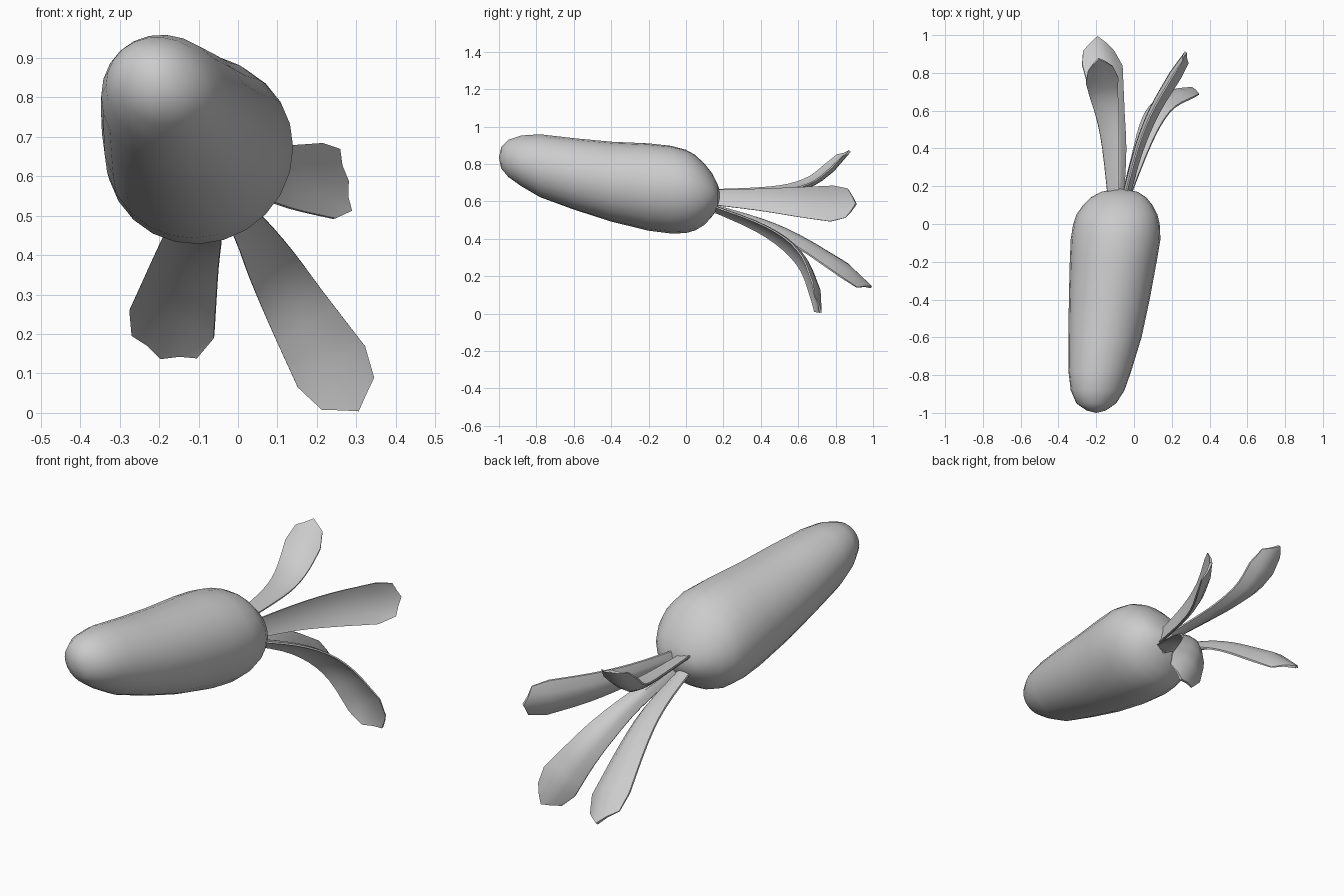
import bpy, bmesh, math
from mathutils import Vector

if "Cube" in bpy.data.objects:
    bpy.data.objects.remove(bpy.data.objects["Cube"])


def finish(name, bm, angle):
    bmesh.ops.recalc_face_normals(bm, faces=bm.faces)
    me = bpy.data.meshes.new(name)
    bm.to_mesh(me)
    bm.free()
    ob = bpy.data.objects.new(name, me)
    bpy.context.collection.objects.link(ob)
    bpy.ops.object.select_all(action='DESELECT')
    ob.select_set(True)
    bpy.context.view_layer.objects.active = ob
    bpy.ops.object.shade_smooth_by_angle(angle=math.radians(angle))
    return ob


def bridge(bm, rings):
    for a, b in zip(rings, rings[1:]):
        n = len(a)
        for i in range(n):
            j = (i + 1) % n
            bm.faces.new((a[i], a[j], b[j], b[i]))


# Root body: elliptical slices along y (y, xmin, xmax, zmin, zmax)
SLICES = [
    (-.988, -.25, -.15, .775, .89), (-.95, -.305, -.095, .73, .93),
    (-.88, -.335, -.05, .68, .953), (-.78, -.347, -.015, .622, .959),
    (-.6, -.347, .04, .556, .938), (-.4, -.345, .083, .492, .919),
    (-.2, -.34, .12, .443, .910), (-.08, -.335, .14, .428, .897),
    (0, -.322, .136, .43, .876), (.05, -.305, .124, .445, .848),
    (.1, -.27, .098, .475, .80), (.14, -.23, .066, .52, .75),
    (.17, -.175, .02, .56, .69)]
SIDES = 24
bm = bmesh.new()
rings = []
for y, x0, x1, z0, z1 in SLICES:
    skew = .055 + .17 * min(y, 0)  # slices lean one way at the tip, the other at the base
    ring = []
    for i in range(SIDES):
        a = math.tau * i / SIDES
        ring.append(bm.verts.new(((x0 + x1) / 2 + (x1 - x0) / 2 * math.cos(a), y,
                                  (z0 + z1) / 2 + (z1 - z0) / 2 * math.sin(a + skew))))
    rings.append(ring)
bridge(bm, rings)
for ring, pole in ((rings[0], (-.2, -1, .835)), (rings[-1], (-.085, .19, .625))):
    p = bm.verts.new(pole)
    for i in range(SIDES):
        bm.faces.new((ring[i], ring[(i + 1) % SIDES], p))
finish("root_body", bm, 60)


def spline(pts, steps=3):
    """Catmull-Rom through 4D points (x, y, z, width)."""
    p = [Vector(q) for q in pts]
    p = [2 * p[0] - p[1]] + p + [2 * p[-1] - p[-2]]
    out = []
    for i in range(1, len(p) - 2):
        a, b, c, d = p[i - 1:i + 3]
        for k in range(steps):
            t = k / steps
            out.append(.5 * (2 * b + (c - a) * t + (2 * a - 5 * b + 4 * c - d) * t * t
                             + (3 * b - a - 3 * c + d) * t ** 3))
    out.append(p[-2])
    return out


def leaf(name, path, tip, side, outward, point, thick=.028, sag=.16):
    """Channelled leaf blade, hollow on its outer face, with a pointed tip."""
    stations = spline(path) + [Vector(tip)]
    pts = [Vector(s[:3]) for s in stations]
    last = len(pts) - 1
    bm = bmesh.new()
    rings = []
    for i, s in enumerate(stations):
        t = (pts[min(i + 1, last)] - pts[max(i - 1, 0)]).normalized()
        w = Vector(side)
        w = (w - w.dot(t) * t).normalized()
        n = w.cross(t)
        if n.dot(Vector(outward)) > 0:
            n = -n
        top, under = [], []
        for u in (-1, -.5, 0, .5, 1):
            c = pts[i] + w * (u * s[3] / 2) + n * (sag * s[3] * (.5 - u * u))
            h = thick / 2 * (1 - .7 * abs(u))
            if i == last:
                c += t * (point * (1 - abs(u)))
                h *= .5
            top.append(c + n * h)
            under.append(c - n * h)
        rings.append([bm.verts.new(v) for v in top + under[::-1]])
    bridge(bm, rings)
    bm.faces.new(rings[0])
    for k in range(4):  # tip edge strip
        r = rings[-1]
        bm.faces.new((r[k], r[k + 1], r[8 - k], r[9 - k]))
    finish(name, bm, 40)


# Leaf bunch (x, y, z, width)
leaf("leaf_right",
     [(-.045, .14, .62, .08), (.025, .4, .607, .12), (.105, .6, .595, .16),
      (.215, .79, .585, .195)],
     (.262, .865, .588, .16), (-.24, 0, 1), (1, -.5, 0), .045)
leaf("leaf_lower_right",
     [(-.05, .13, .57, .05), (.025, .37, .475, .09), (.082, .53, .38, .13),
      (.145, .63, .27, .16), (.235, .69, .12, .2)],
     (.278, .70, .05, .156), (.85, 0, .52), (.4, -.4, -1), .055)
leaf("leaf_lower_left",
     [(-.09, .13, .57, .08), (-.1, .4, .485, .13), (-.125, .6, .395, .165),
      (-.163, .85, .24, .225)],
     (-.183, .925, .178, .175), (1, 0, -.36), (0, -.4, -1), .075)
leaf("leaf_upper",
     [(-.11, .14, .65, .06), (-.125, .4, .655, .09), (-.14, .56, .67, .12),
      (-.16, .68, .71, .15), (-.172, .77, .778, .175)],
     (-.18, .83, .838, .135), (1, .05, -.22), (0, -.5, 1), .055)
